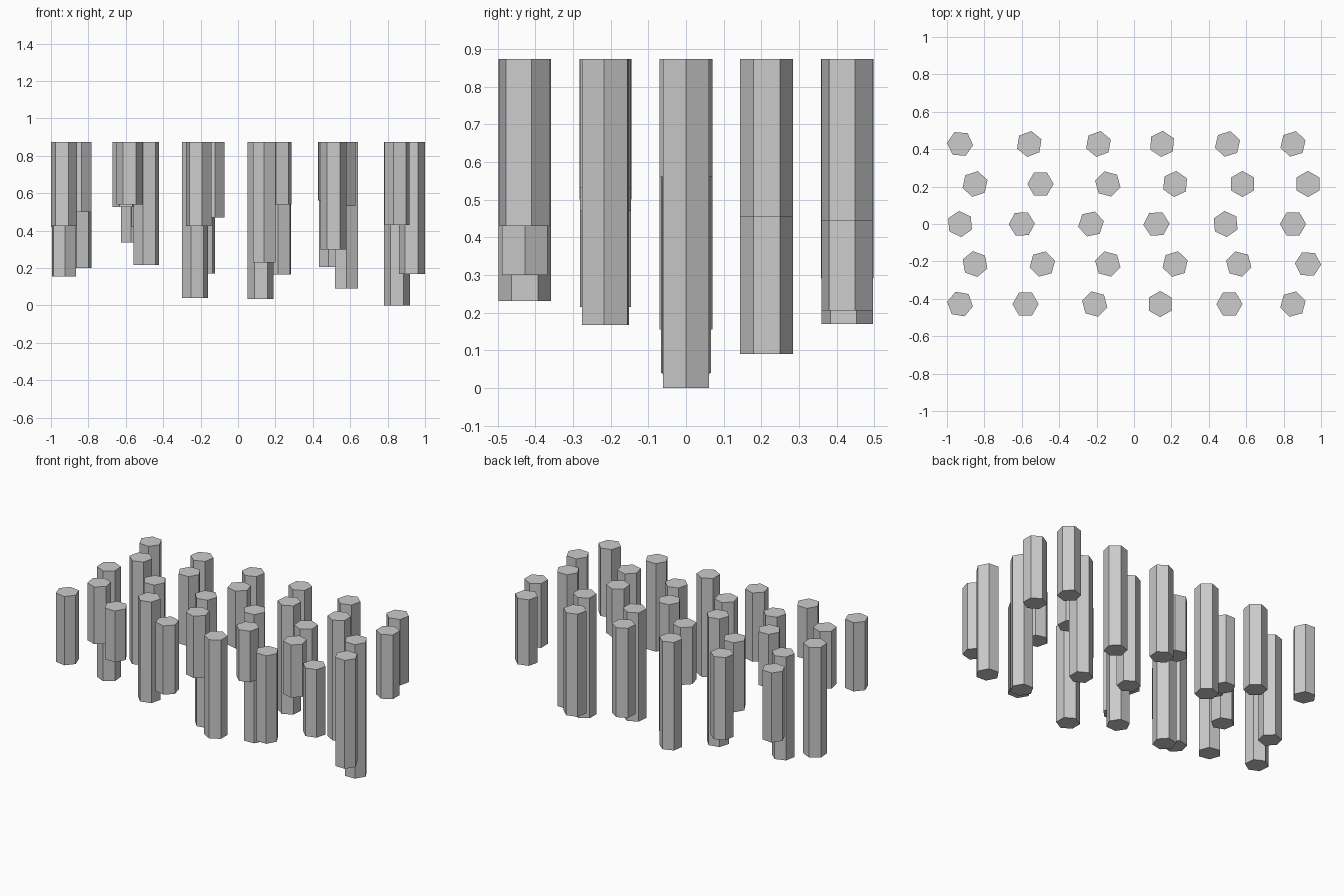
import bpy
import math

# Remove the default cube
default_cube = bpy.data.objects.get("Cube")
if default_cube:
    bpy.data.objects.remove(default_cube, do_unlink=True)


def flat_material(name, color):
    material = bpy.data.materials.new(name)
    material.use_nodes = True
    material.diffuse_color = color
    shader = material.node_tree.nodes["Principled BSDF"]
    shader.inputs["Base Color"].default_value = color
    return material


stone = flat_material("grey_stone", (0.6, 0.6, 0.6, 1))

TOP = 0.873
RADIUS = 0.07
ROW_SPACING = 0.214


def hexagonal_column(name, x, y, bottom, turn):
    """Flat-sided column hanging from the common top level."""
    bpy.ops.mesh.primitive_cylinder_add(
        vertices=6, radius=RADIUS, depth=TOP - bottom,
        location=(x, y, (TOP + bottom) / 2),
        rotation=(0, 0, math.radians(turn - 30)))
    column = bpy.context.object
    column.name = name
    column.data.materials.append(stone)
    return column


# Staggered rows from front to back: (x, bottom height, turn in degrees)
rows = {
    "front": [(-.93, .425, 50), (-.58, .54, 0), (-.21, .425, 45),
              (.14, .23, 30), (.51, .3, 0), (.85, .43, 15)],
    "front_middle": [(-.85, .5, 40), (-.49, .215, 15), (-.14, .47, 45),
                     (.22, .54, 17), (.56, .53, 45), (.93, .167, 57)],
    "centre": [(-.93, .155, 35), (-.6, .525, 2), (-.23, .04, 12),
               (.12, .035, 3), (.49, .56, 35), (.85, 0, 0)],
    "back_middle": [(-.85, .2, 18), (-.5, .42, 0), (-.14, .5, 45),
                    (.22, .165, 25), (.58, .09, 30), (.93, .455, 30)],
    "back": [(-.93, .42, 55), (-.56, .335, 21), (-.19, .17, 20),
             (.15, .29, 26), (.5, .205, 17), (.85, .443, 17)],
}

# Build every column of every row
for row_index, (row_name, columns) in enumerate(rows.items()):
    y = (row_index - 2) * ROW_SPACING
    for number, (x, bottom, turn) in enumerate(columns, start=1):
        hexagonal_column(f"{row_name}_column_{number}", x, y, bottom, turn)
